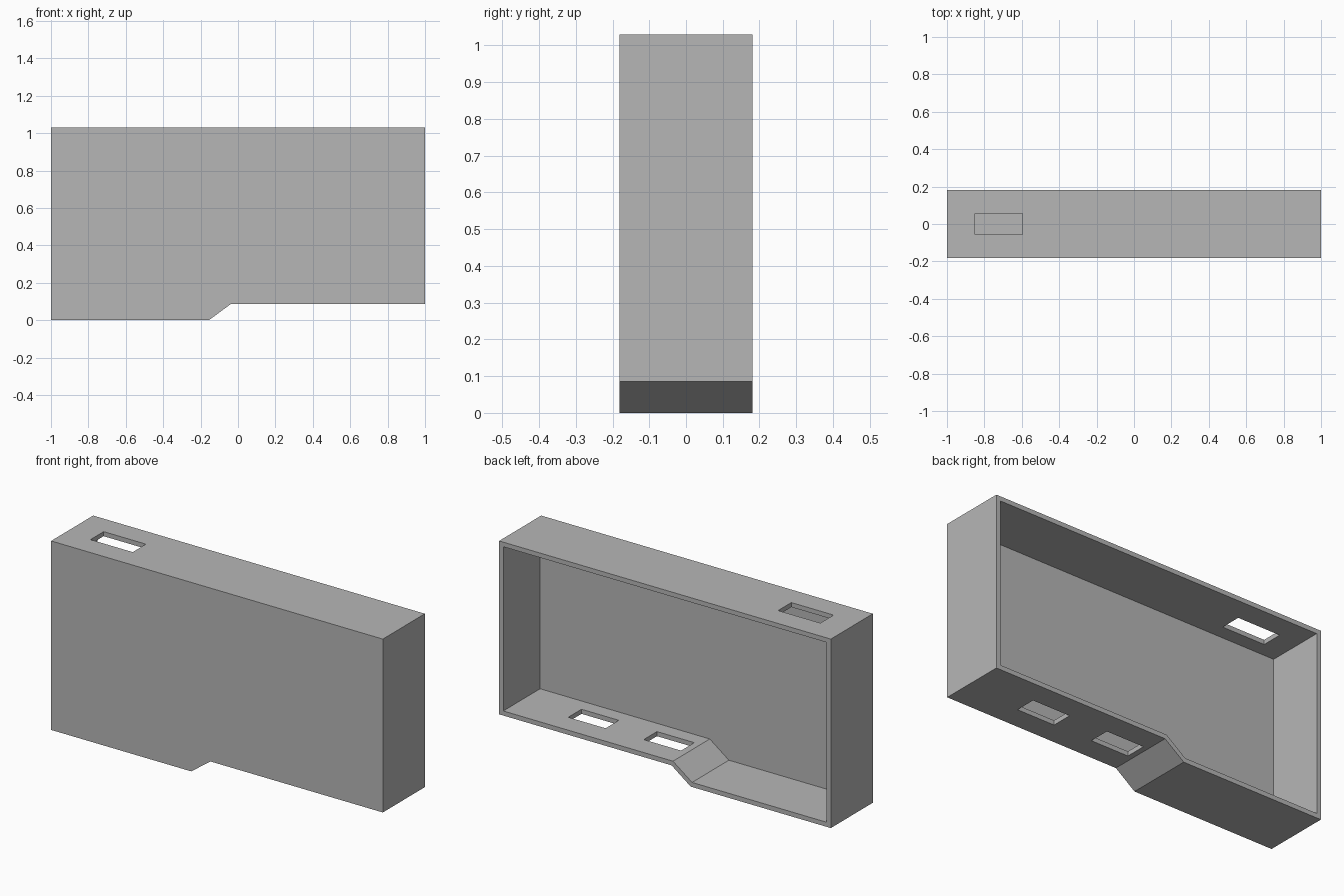
import bpy
import bmesh

cube = bpy.data.objects.get("Cube")
if cube:
    bpy.data.objects.remove(cube, do_unlink=True)

grey = bpy.data.materials.new("mid grey")
grey.use_nodes = True
COLOUR = (0.47, 0.47, 0.47, 1)
grey.diffuse_color = COLOUR
grey.node_tree.nodes["Principled BSDF"].inputs["Base Color"].default_value = COLOUR

HALF_DEPTH, HEIGHT, STEP = 0.181, 1.03, 0.085
WALL, FRONT = 0.025, 0.045


def prism(name, profile, y0, y1):
    """Extrude an x-z profile from y0 to y1."""
    bm = bmesh.new()
    face = bm.faces.new([bm.verts.new((x, y0, z)) for x, z in profile])
    out = bmesh.ops.extrude_face_region(bm, geom=[face])
    moved = [v for v in out["geom"] if isinstance(v, bmesh.types.BMVert)]
    bmesh.ops.translate(bm, verts=moved, vec=(0, y1 - y0, 0))
    bmesh.ops.recalc_face_normals(bm, faces=bm.faces)
    mesh = bpy.data.meshes.new(name)
    bm.to_mesh(mesh)
    bm.free()
    mesh.materials.append(grey)
    obj = bpy.data.objects.new(name, mesh)
    bpy.context.collection.objects.link(obj)
    return obj


def stepped_profile(inset):
    """Tray outline with a sloped step in its underside, moved inward."""
    side, slope_shift = 1 - inset, inset * 0.33
    top = HEIGHT - inset
    return [(-side, inset), (-0.155 - slope_shift, inset),
            (-0.04 - slope_shift, STEP + inset), (side, STEP + inset),
            (side, top), (-side, top)]


def slot(name, x0, x1, z):
    """Cutter for a rectangular slot through a wall at height z."""
    low, high = z - 0.05, z + 0.05
    return prism(name, [(x0, low), (x1, low), (x1, high), (x0, high)], -0.057, 0.057)


# Solid body, then the open-backed cavity and the three slots
body = prism("tray_body", stepped_profile(0), -HALF_DEPTH, HALF_DEPTH)
cutters = [
    prism("cavity_cutter", stepped_profile(WALL), FRONT - HALF_DEPTH, HALF_DEPTH + 0.1),
    slot("top_slot_cutter", -0.85, -0.595, HEIGHT),
    slot("outer_bottom_slot_cutter", 0.445, 0.67, STEP),
    slot("inner_bottom_slot_cutter", -0.01, 0.215, STEP),
]

bpy.context.view_layer.objects.active = body
for cutter in cutters:
    cutter.hide_render = True
    mod = body.modifiers.new(cutter.name, "BOOLEAN")
    mod.operation = "DIFFERENCE"
    mod.solver = "EXACT"
    mod.object = cutter
    bpy.ops.object.modifier_apply(modifier=mod.name)
    bpy.data.objects.remove(cutter, do_unlink=True)
